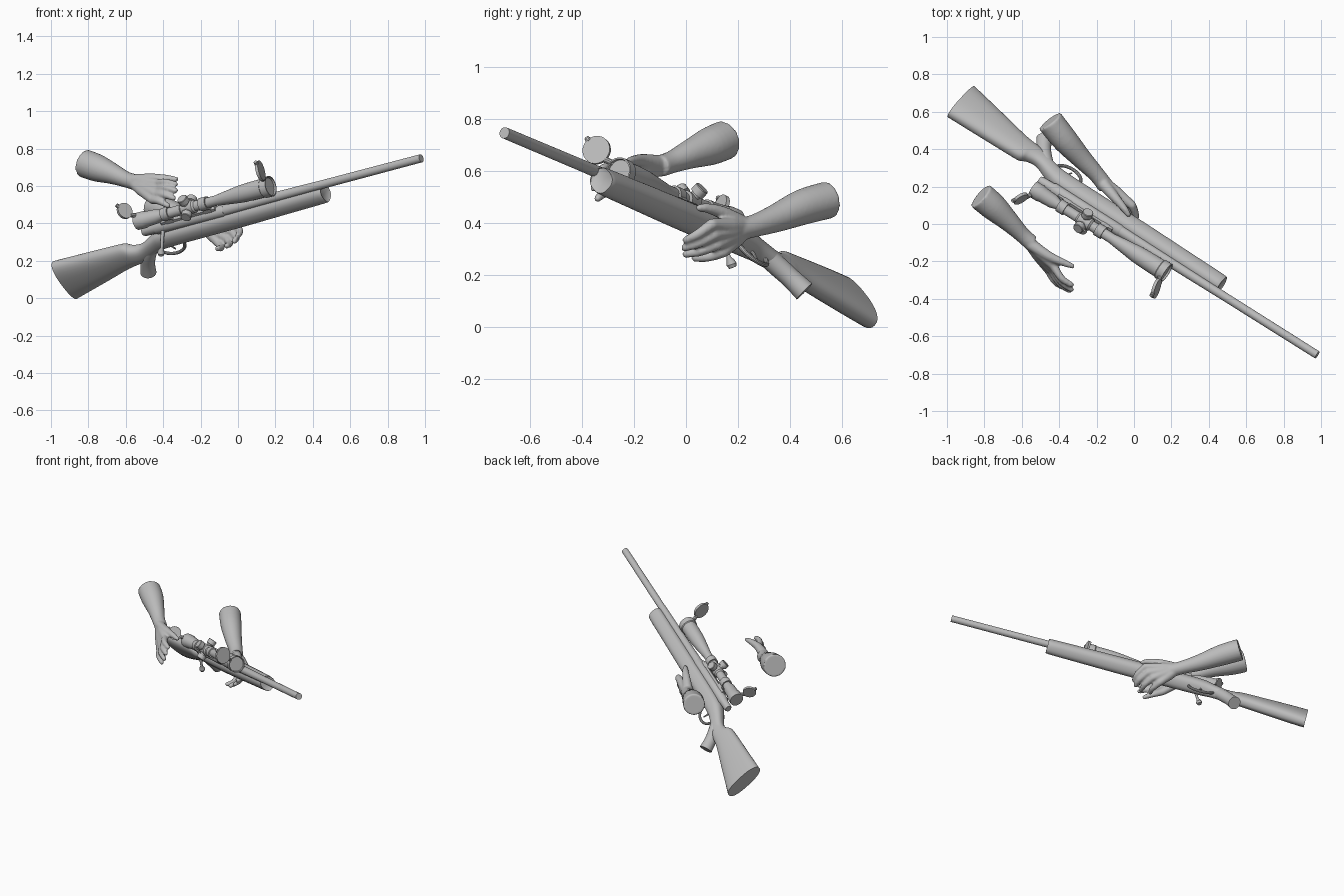
import bpy, bmesh, math
from mathutils import Vector, Matrix

if "Cube" in bpy.data.objects:
    bpy.data.objects.remove(bpy.data.objects["Cube"])

grey = bpy.data.materials.new("plain_grey")
grey.diffuse_color = (0.5, 0.5, 0.5, 1)
grey.use_nodes = True
grey.node_tree.nodes["Principled BSDF"].inputs["Base Color"].default_value = grey.diffuse_color

# Rifle frame: a = along the bore (muzzle at 0), b = right side, c = rifle up
MUZZLE = Vector((0.98, -0.70, 0.748))
D = Vector((0.826, -0.520, 0.219)).normalized()
U = Vector((-0.514, -0.533, 0.670))
U = (U - U.dot(D) * D).normalized()
S = D.cross(U)


def R(a, b, c):
    return MUZZLE + D * a + S * b + U * c


def finish(name, bm, angle=35):
    bmesh.ops.recalc_face_normals(bm, faces=bm.faces)
    me = bpy.data.meshes.new(name)
    bm.to_mesh(me)
    bm.free()
    ob = bpy.data.objects.new(name, me)
    bpy.context.collection.objects.link(ob)
    me.materials.append(grey)
    bpy.ops.object.select_all(action='DESELECT')
    ob.select_set(True)
    bpy.context.view_layer.objects.active = ob
    bpy.ops.object.shade_smooth_by_angle(angle=math.radians(angle))
    return ob


def skin(bm, rings):
    vs = [[bm.verts.new(p) for p in ring] for ring in rings]
    n = len(vs[0])
    for r0, r1 in zip(vs, vs[1:]):
        for i in range(n):
            bm.faces.new((r0[i], r0[(i + 1) % n], r1[(i + 1) % n], r1[i]))
    bm.faces.new(vs[0][::-1])
    bm.faces.new(vs[-1])


def ring(center, u, v, ru, rv, n=24, power=1.0):
    pts = []
    for i in range(n):
        t = 2 * math.pi * i / n
        x, y = math.cos(t), math.sin(t)
        x = math.copysign(abs(x) ** power, x)
        y = math.copysign(abs(y) ** power, y)
        pts.append(center + u * x * ru + v * y * rv)
    return pts


def catmull(rows, steps=4):
    out = []
    for i in range(len(rows) - 1):
        p = [rows[max(i - 1, 0)], rows[i], rows[i + 1], rows[min(i + 2, len(rows) - 1)]]
        for k in range(steps):
            t = k / steps
            out.append([0.5 * (2 * q1 + (q2 - q0) * t + (2 * q0 - 5 * q1 + 4 * q2 - q3) * t * t
                               + (3 * q1 - q0 - 3 * q2 + q3) * t ** 3) for q0, q1, q2, q3 in zip(*p)])
    return out + [list(rows[-1])]


def turned(name, profile, c=0.0, n=28):
    """Round part along the bore from (a, radius) pairs."""
    bm = bmesh.new()
    skin(bm, [ring(R(a, 0, c), S, U, r, r, n) for a, r in profile])
    return finish(name, bm)


def tube(bm, rows, n=16):
    """Tapered tube through (x, y, z, radius) rows."""
    pts = [Vector(r[:3]) for r in rows]
    rings = []
    for i, p in enumerate(pts):
        t = (pts[min(i + 1, len(pts) - 1)] - pts[max(i - 1, 0)]).normalized()
        if i == 0:
            u = t.orthogonal().normalized()
        u = (u - u.dot(t) * t).normalized()
        rings.append(ring(p, u, t.cross(u), rows[i][3], rows[i][3], n))
    skin(bm, rings)


def rod(name, rows, n=16):
    """Tube through rifle-frame (a, b, c, radius) rows."""
    bm = bmesh.new()
    tube(bm, [(*R(*r[:3]), r[3]) for r in rows], n)
    return finish(name, bm)


def block(name, a0, a1, w, c0, c1):
    bm = bmesh.new()
    skin(bm, [[R(a, b, c) for b, c in ((-w, c0), (w, c0), (w, c1), (-w, c1))] for a in (a0, a1)])
    return finish(name, bm)


# Stock: sections of a, top, bottom, half width
sections = [(-2.42, -0.045, -0.317, 0.050), (-2.30, -0.047, -0.285, 0.050), (-2.15, -0.049, -0.245, 0.047),
            (-2.03, -0.051, -0.212, 0.044), (-1.965, -0.055, -0.200, 0.042), (-1.93, -0.078, -0.195, 0.040),
            (-1.87, -0.085, -0.180, 0.038), (-1.78, -0.045, -0.145, 0.044), (-1.70, -0.018, -0.130, 0.052),
            (-1.50, -0.010, -0.125, 0.055), (-1.20, -0.008, -0.122, 0.055), (-0.90, -0.008, -0.116, 0.052),
            (-0.68, -0.008, -0.112, 0.049), (-0.66, -0.012, -0.106, 0.044)]
bm = bmesh.new()
skin(bm, [ring(R(a, 0, (t + b) / 2), S, U, w, (t - b) / 2, 32, 0.82) for a, t, b, w in catmull(sections)])
finish("stock", bm, 50)

# Pistol grip
rod("pistol_grip", catmull([(-1.80, 0, -0.10, 0.036), (-1.86, 0, -0.155, 0.040),
                            (-1.905, 0, -0.215, 0.039), (-1.94, 0, -0.278, 0.043)]), 24)

# Barrel, receiver and bolt
turned("barrel", [(-1.30, 0.030), (-1.05, 0.027), (-0.6, 0.023), (0, 0.022)])
turned("receiver", [(-1.80, 0.020), (-1.79, 0.025), (-1.72, 0.027), (-1.71, 0.033), (-1.28, 0.033), (-1.27, 0.030)])
rod("bolt_handle", [(-1.665, 0.015, 0.0, 0.010), (-1.67, 0.045, -0.012, 0.010), (-1.70, 0.085, -0.07, 0.008),
                    (-1.71, 0.092, -0.082, 0.016), (-1.715, 0.098, -0.093, 0.020), (-1.72, 0.104, -0.104, 0.014)])

# Trigger guard and trigger
guard = [(-1.705 + 0.085 * math.cos(t), 0, -0.115 - 0.082 * math.sin(t) ** 0.8, 0.009)
         for t in [math.pi * i / 14 for i in range(14)]] + [(-1.79, 0, -0.115, 0.009)]
rod("trigger_guard", guard, 10)
rod("trigger", [(-1.70, 0, -0.115, 0.007), (-1.705, 0, -0.145, 0.006), (-1.695, 0, -0.17, 0.004)], 8)

# Scope with rings, mounts, turrets
SC = 0.08
turned("scope_body", [(-1.79, 0.036), (-1.79, 0.046), (-1.74, 0.046), (-1.73, 0.042), (-1.66, 0.038),
                      (-1.63, 0.028), (-1.50, 0.028), (-1.49, 0.036), (-1.42, 0.036), (-1.41, 0.028),
                      (-1.28, 0.028), (-1.25, 0.032), (-1.12, 0.047), (-1.05, 0.050), (-0.97, 0.051),
                      (-0.965, 0.056), (-0.925, 0.056), (-0.925, 0.050), (-0.935, 0.048)], SC)
for label, a in (("rear", -1.60), ("front", -1.355)):
    turned(label + "_scope_ring", [(a - 0.022, 0.036), (a + 0.022, 0.036)], SC)
    block(label + "_scope_mount", a - 0.022, a + 0.022, 0.02, 0.02, 0.06)
block("scope_rail", -1.66, -1.31, 0.018, 0.02, 0.042)
for label, b, c in (("top", 0, 1), ("right", 1, 0), ("left", -1, 0)):
    rod(label + "_turret", [(-1.455, b * h, SC + c * h, r) for h, r in
                            ((0.02, 0.02), (0.042, 0.02), (0.043, 0.029), (0.072, 0.029), (0.075, 0.026))], 20)


# Flipped-open lens caps
def cap(name, center, normal, r, hinge):
    n = Vector(normal).normalized()
    bm = bmesh.new()
    p = Vector(center)
    tube(bm, [(*(p - n * 0.008), r), (*(p + n * 0.008), r)], 28)
    side = n.cross(U).normalized()
    up = side.cross(n)
    tube(bm, [(*(p + up * r * 0.9), 0.012), (*(p + up * (r + 0.012)), 0.010)], 10)
    tube(bm, [(*(p - up * r * 0.9), 0.012), (*hinge, 0.012)], 10)
    finish(name, bm)


cap("front_lens_cap", R(-0.911, 0.01, 0.208), (0.92, -0.3, 0.25), 0.055, R(-0.94, 0, SC + 0.052))
cap("rear_lens_cap", R(-1.806, 0.01, 0.18), (0.45, -0.75, 0.35), 0.044, R(-1.775, 0, SC + 0.044))


# Arms: forearm tube, palm fan and fingers fused into one smooth skin
def arm(name, forearm, wrist, knuckles, tips, thumb, bend):
    bm = bmesh.new()
    tube(bm, catmull(forearm), 24)
    w = Vector(wrist)
    bend = Vector(bend)
    for k, t in zip(knuckles, tips):
        k, t = Vector(k), Vector(t)
        tube(bm, [(*w, 0.030), (*w.lerp(k, 0.5), 0.032), (*k, 0.023)])
        mid = k.lerp(t, 0.5) + bend
        tube(bm, catmull([(*k, 0.023), (*mid, 0.019), (*t, 0.015)]), 12)
    tube(bm, catmull(thumb), 12)
    for q, r in [(k, 0.023) for k in knuckles] + [(t, 0.015) for t in tips] + [(thumb[-1][:3], thumb[-1][3]), (wrist, 0.036)]:
        bmesh.ops.create_icosphere(bm, subdivisions=2, radius=r, matrix=Matrix.Translation(q))
    ob = finish(name, bm)
    m = ob.modifiers.new("fuse", 'REMESH')
    m.mode, m.voxel_size, m.use_smooth_shade = 'VOXEL', 0.007, True
    m = ob.modifiers.new("soften", 'SMOOTH')
    m.factor, m.iterations = 0.5, 4


arm("support_arm",
    [(-0.45, 0.55, 0.49, 0.072), (-0.37, 0.45, 0.462, 0.069), (-0.28, 0.35, 0.42, 0.055),
     (-0.20, 0.265, 0.39, 0.044), (-0.15, 0.20, 0.375, 0.044)],
    (-0.18, 0.24, 0.385),
    [(-0.01, 0.10, 0.395), (-0.03, 0.11, 0.355), (-0.06, 0.125, 0.320), (-0.10, 0.145, 0.290)],
    [(0.00, 0.00, 0.335), (-0.02, -0.005, 0.305), (-0.06, 0.00, 0.28), (-0.11, 0.035, 0.265)],
    [(-0.16, 0.21, 0.40, 0.034), (-0.10, 0.14, 0.44, 0.026), (-0.05, 0.08, 0.458, 0.019), (-0.03, 0.05, 0.458, 0.014)],
    (0.015, -0.005, -0.008))
arm("trigger_arm",
    [(-0.82, 0.15, 0.72, 0.076), (-0.75, 0.09, 0.695, 0.073), (-0.67, 0.015, 0.665, 0.056),
     (-0.60, -0.055, 0.635, 0.043), (-0.55, -0.10, 0.62, 0.043)],
    (-0.575, -0.08, 0.63),
    [(-0.43, -0.225, 0.615), (-0.425, -0.245, 0.585), (-0.435, -0.255, 0.555), (-0.455, -0.25, 0.525)],
    [(-0.335, -0.325, 0.61), (-0.335, -0.35, 0.575), (-0.345, -0.355, 0.535), (-0.375, -0.34, 0.495)],
    [(-0.55, -0.11, 0.63, 0.034), (-0.46, -0.17, 0.64, 0.027), (-0.38, -0.205, 0.64, 0.020), (-0.33, -0.225, 0.635, 0.014)],
    (-0.005, -0.015, 0.008))
